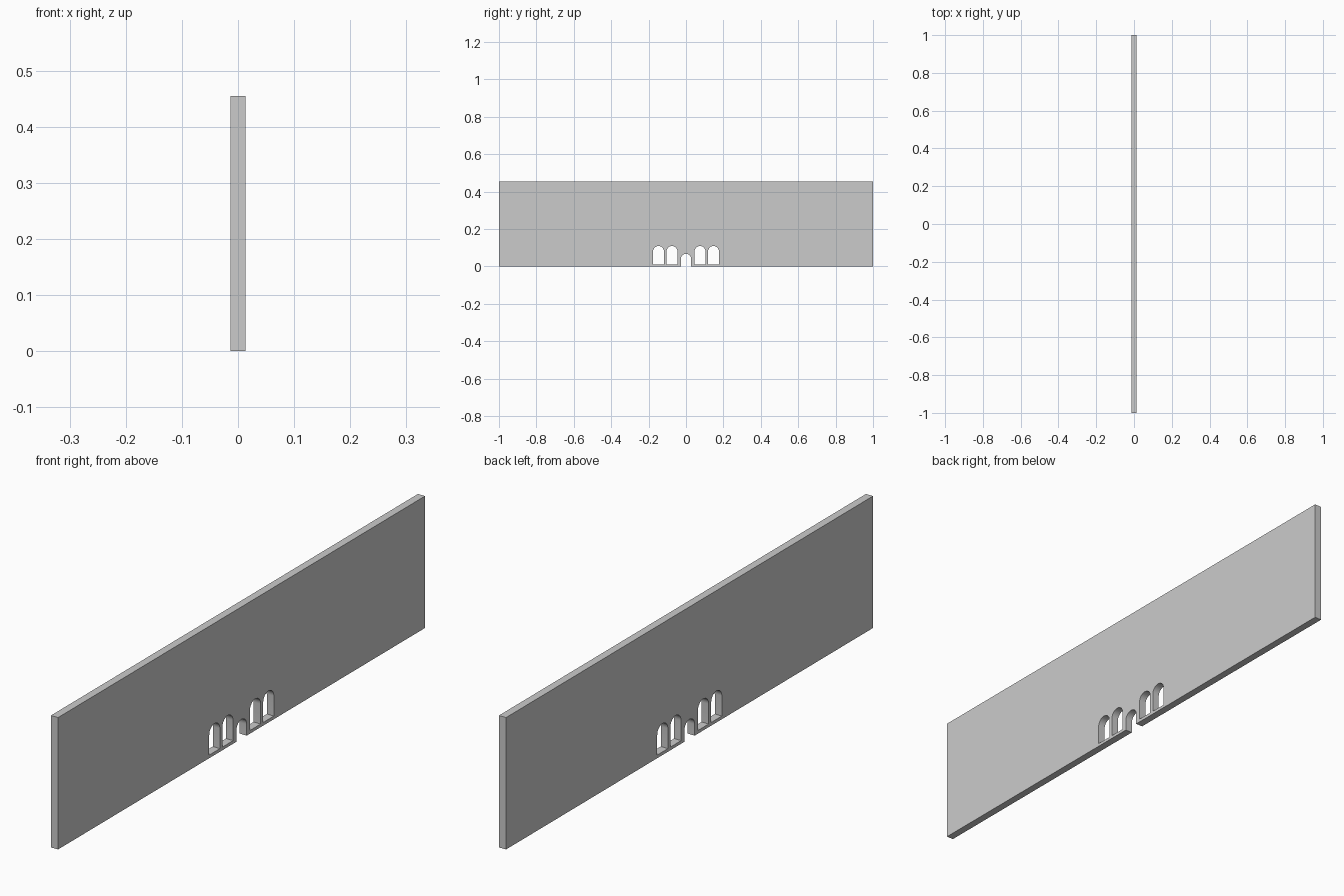
import bpy, bmesh
from math import pi, cos, sin

if "Cube" in bpy.data.objects:
    bpy.data.objects.remove(bpy.data.objects["Cube"])

LENGTH, THICK, HEIGHT = 2.0, 0.027, 0.455
ARCH_STEPS = 16


def arch_profile(y, width, bottom, top):
    """Outline of a round-headed opening in the YZ plane."""
    r = width / 2
    spring = top - r
    pts = [(y - r, bottom), (y + r, bottom)]
    pts += [(y + r * cos(pi * i / ARCH_STEPS), spring + r * sin(pi * i / ARCH_STEPS))
            for i in range(ARCH_STEPS + 1)]
    return pts


def add_prism(bm, profile, x0, x1):
    """Extrude a YZ outline from x0 to x1."""
    face = bm.faces.new([bm.verts.new((x0, y, z)) for y, z in profile])
    ext = bmesh.ops.extrude_face_region(bm, geom=[face], use_keep_orig=True)
    moved = [g for g in ext["geom"] if isinstance(g, bmesh.types.BMVert)]
    bmesh.ops.translate(bm, verts=moved, vec=(x1 - x0, 0, 0))


def prism_object(name, profiles, half_depth):
    bm = bmesh.new()
    for p in profiles:
        add_prism(bm, p, -half_depth, half_depth)
    bmesh.ops.recalc_face_normals(bm, faces=bm.faces)
    mesh = bpy.data.meshes.new(name)
    bm.to_mesh(mesh)
    bm.free()
    obj = bpy.data.objects.new(name, mesh)
    bpy.context.collection.objects.link(obj)
    return obj


# Wall slab
h = LENGTH / 2
wall = prism_object("wall", [[(-h, 0), (h, 0), (h, HEIGHT), (-h, HEIGHT)]], THICK / 2)

# Openings: central doorway open at the floor, two windows on each side
openings = [arch_profile(0, 0.056, -0.05, 0.067)]
for side in (-1, 1):
    for offset in (0.075, 0.147):
        openings.append(arch_profile(side * offset, 0.058, 0.011, 0.109))
cutter = prism_object("opening_cutter", openings, THICK)
cutter.hide_render = True

# Cut the openings and drop the cutter
cut = wall.modifiers.new("openings", 'BOOLEAN')
cut.operation = 'DIFFERENCE'
cut.solver = 'EXACT'
cut.object = cutter
bpy.context.view_layer.objects.active = wall
wall.select_set(True)
bpy.ops.object.modifier_apply(modifier=cut.name)
bpy.data.objects.remove(cutter)

# Crisp edges, smooth arch soffits
bpy.ops.object.shade_smooth_by_angle()
